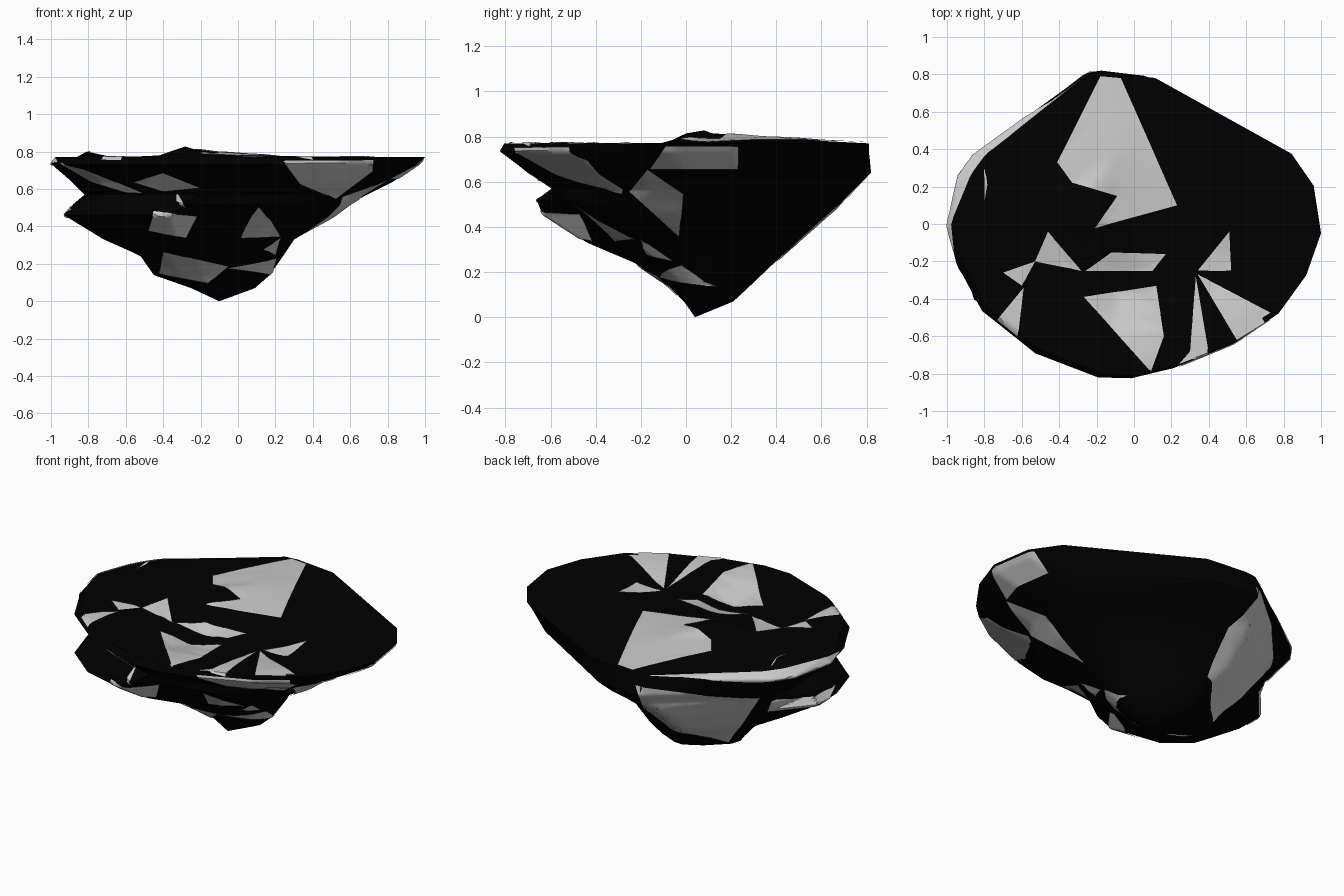
import bpy, bmesh, math
from mathutils import Vector
from mathutils.bvhtree import BVHTree

cube = bpy.data.objects.get("Cube")
if cube:
    bpy.data.objects.remove(cube, do_unlink=True)


def make_material(name, value):
    mat = bpy.data.materials.new(name)
    mat.use_nodes = True
    colour = (value, value, value, 1)
    mat.diffuse_color = colour
    mat.node_tree.nodes["Principled BSDF"].inputs["Base Color"].default_value = colour
    return mat


black = make_material("black_stone", 0)
grey = make_material("pale_grey_stone", 0.6)


def finish(bm, name, mat, angle):
    mesh = bpy.data.meshes.new(name)
    bm.to_mesh(mesh)
    obj = bpy.data.objects.new(name, mesh)
    bpy.context.collection.objects.link(obj)
    mesh.materials.append(mat)
    bpy.ops.object.select_all(action="DESELECT")
    obj.select_set(True)
    bpy.context.view_layer.objects.active = obj
    bpy.ops.object.shade_smooth_by_angle(angle=math.radians(angle))
    return obj


# Plan outline of the rim, counter-clockwise
outline = [(-1, 0), (-.95, -.2), (-.81, -.46), (-.52, -.69), (-.18, -.82), (0, -.825),
           (.23, -.77), (.55, -.64), (.77, -.49), (.92, -.28), (1, -.05), (.96, .21),
           (.84, .385), (.1, .8), (-.17, .83), (-.25, .82), (-.86, .38), (-.94, .27)]

# Underside layers: height, left and right extent, front and back extent
layers = [(.07, -.25, .09, -.01, .21), (.14, -.45, .17, -.08, .285),
          (.24, -.52, .24, -.22, .39), (.33, -.70, .30, -.41, .49),
          (.46, -.93, .52, -.62, .64), (.52, -.88, .60, -.66, .70),
          (.57, -.82, .69, -.6, .75), (.64, -.89, .83, -.71, .82),
          (.735, -1, .97, -.83, .81), (.77, -.97, 1, -.81, .81)]

# Low bumps and dips on the upper surface: x, y, amount, radius
bumps = [(-.28, .05, .055, .1), (-.81, .2, .035, .07), (-.15, .35, .025, .25),
         (-.08, -.36, -.075, .2), (.42, -.24, -.045, .22), (-.47, -.23, -.04, .14)]


def top_height(x, y):
    return .772 + sum(h * math.exp(-((x - a) ** 2 + (y - b) ** 2) / (r * r))
                      for a, b, h, r in bumps)


def bell(z, middle, width):
    return math.exp(-((z - middle) / width) ** 2)


def layer_ring(bm, z, x0, x1, y0, y1):
    ring = []
    for px, py in outline:
        v = py / .83
        x = x0 + (x1 - x0) * (px + 1) / 2
        y = y0 + (y1 - y0) * (v + 1) / 2
        if px < -.1 and v > 0:
            # The ledge fades out on the back right flank
            x += (.42 if px < -.5 else .08) * v * bell(z, .44, .1)
        elif px > -.1 and v < 0:
            # The front left is drawn in
            y *= 1 - .3 * min(1, 1 - px) * bell(z, .42, .12)
        elif v < 0:
            # The front right corner bulges
            push = .22 * px * v * bell(z, .38, .12)
            x -= push
            y -= push
        if z > .75 and px < -.8 and v > .1:
            # Chamfered stretch of rim
            x += .05
        ring.append(bm.verts.new((x, y, z)))
    return ring


def bridge(bm, lower, upper):
    n = len(lower)
    for i in range(n):
        j = (i + 1) % n
        bm.faces.new((lower[i], lower[j], upper[j], upper[i]))


# Rock body
bm = bmesh.new()
rings = [layer_ring(bm, *layer) for layer in layers]
for scale in (.86, .73, .6, .45, .3, .15):
    rings.append([bm.verts.new((x * scale, y * scale, top_height(x * scale, y * scale)))
                  for x, y in outline])
for lower, upper in zip(rings, rings[1:]):
    bridge(bm, lower, upper)
tip = bm.verts.new((-.1, .04, 0))
peak = bm.verts.new((0, 0, top_height(0, 0)))
for i in range(len(outline)):
    j = (i + 1) % len(outline)
    bm.faces.new((tip, rings[0][j], rings[0][i]))
    bm.faces.new((peak, rings[-1][i], rings[-1][j]))
bmesh.ops.triangulate(bm, faces=bm.faces[:])
bmesh.ops.recalc_face_normals(bm, faces=bm.faces[:])
tree = BVHTree.FromBMesh(bm)
finish(bm, "rock_body", black, 40)
bm.free()


# Thin pale patches draped on the rock along a viewing direction
def drape(name, outlines, across, up):
    across, up = Vector(across).normalized(), Vector(up)
    ray = up.cross(across)
    bm = bmesh.new()
    for points in outlines:
        bm.faces.new([bm.verts.new(across * u + up * v) for u, v in points])
    bmesh.ops.triangulate(bm, faces=bm.faces[:])
    bmesh.ops.subdivide_edges(bm, edges=bm.edges[:], cuts=13, use_grid_fill=True)
    for vert in bm.verts:
        hit, normal, _, _ = tree.ray_cast(vert.co - ray * 3, ray)
        if hit is None:
            # Slide points off the silhouette back onto the rock
            hit, normal, _, _ = tree.find_nearest(vert.co - ray * .5)
        vert.co = hit + normal * .006
    bm.normal_update()
    flipped = [f for f in bm.faces if f.normal.dot(ray) > 0]
    bmesh.ops.reverse_faces(bm, faces=flipped)
    finish(bm, name, grey, 40)
    bm.free()


top_patches = [
    [(-.18, .79), (-.07, .78), (.23, .1), (-.21, -.02), (-.09, .15), (-.33, .22), (-.41, .33)],
    [(-.46, -.04), (-.53, -.2), (-.28, -.25)],
    [(-.53, -.2), (-.7, -.26), (-.6, -.33)],
    [(-.59, -.34), (-.73, -.51), (-.62, -.6)],
    [(-.26, -.25), (.1, -.25), (.17, -.16), (-.12, -.15)],
    [(-.27, -.39), (.09, -.79), (.16, -.6), (.12, -.33)],
    [(.51, -.04), (.34, -.25), (.52, -.25)],
    [(.34, -.27), (.55, -.62), (.76, -.49)],
    [(.33, -.28), (.3, -.68), (.24, -.75), (.4, -.69)],
    [(-.8, .31), (-.8, .12), (-.785, .21)]]
drape("top_patches", top_patches, (1, 0, 0), (0, 1, 0))

front_patches = [
    [(.24, .75), (.33, .63), (.52, .55), (.72, .7), (.72, .755)],
    [(-.95, .74), (-.78, .64), (-.6, .585), (-.5, .58), (-.57, .61), (-.82, .71)],
    [(-.56, .64), (-.4, .59), (-.2, .61), (-.4, .69)],
    [(-.45, .48), (-.48, .38), (-.28, .34), (-.22, .46)],
    [(-.4, .27), (-.42, .15), (-.16, .1), (-.05, .19)],
    [(-.33, .59), (-.33, .53), (-.28, .5)]]
drape("front_patches", front_patches, (1, 0, 0), (0, 0, 1))

corner_patches = [
    [(-.24, .51), (-.19, .34), (.03, .35)],
    [(.05, .35), (-.01, .28), (.12, .25)],
    [(-.12, .18), (.21, .14), (.145, .235)]]
drape("front_corner_patches", corner_patches, (.77, .64, 0), (0, 0, 1))

side_patches = [
    [(-.09, .76), (-.16, .66), (.23, .66), (.23, .76)],
    [(-.17, .66), (-.25, .56), (-.03, .36), (-.01, .55)]]
drape("left_side_patches", side_patches, (0, 1, 0), (0, 0, 1))

back_patches = [
    [(-.35, .7), (-.29, .48), (-.12, .27), (.21, .16), (.365, .58)],
    [(-.3, .76), (.3, .72), (.75, .73), (.84, .74), (.75, .766), (.2, .766)],
    [(.43, .53), (.41, .45), (.76, .45), (.82, .485)]]
drape("back_corner_patches", back_patches, (-.77, -.64, 0), (0, 0, 1))
